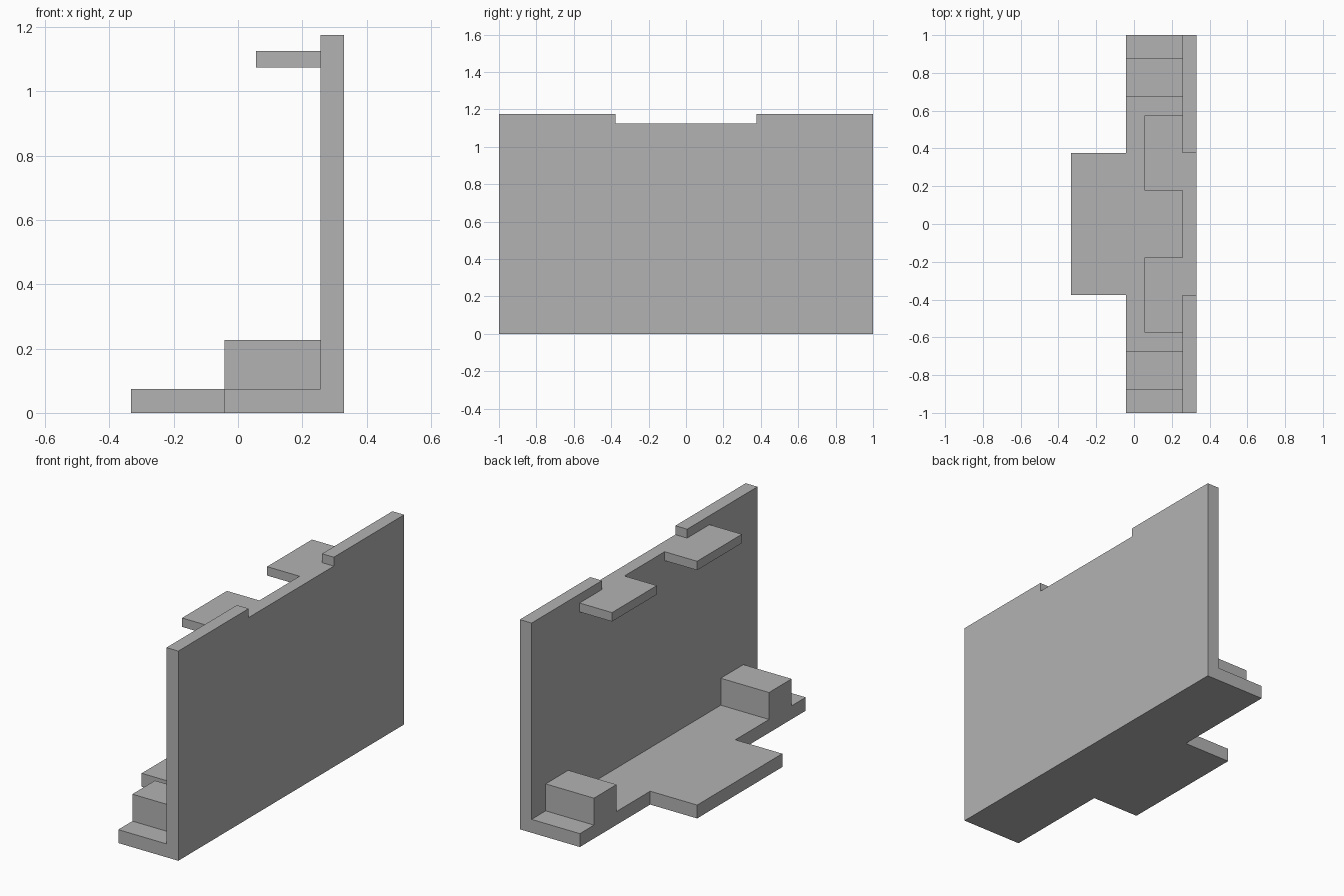
import bpy
import bmesh
from mathutils import Vector

cube = bpy.data.objects.get("Cube")
if cube:
    bpy.data.objects.remove(cube, do_unlink=True)

grey = bpy.data.materials.new("plain grey")
grey.use_nodes = True
colour = (0.45, 0.45, 0.45, 1)
grey.diffuse_color = colour
grey.node_tree.nodes["Principled BSDF"].inputs["Base Color"].default_value = colour

# Shared dimensions
BACK, WALL, EDGE, TIP = 0.33, 0.257, -0.042, -0.333
FLOOR, HEIGHT, NOTCH = 0.075, 1.175, 1.125
HALF, MID = 1.0, 0.377


def prism(name, outline, offset):
    """Extrude a flat outline along an offset vector."""
    bm = bmesh.new()
    face = bm.faces.new([bm.verts.new(p) for p in outline])
    result = bmesh.ops.extrude_face_region(bm, geom=[face], use_keep_orig=True)
    moved = [g for g in result["geom"] if isinstance(g, bmesh.types.BMVert)]
    bmesh.ops.translate(bm, verts=moved, vec=Vector(offset))
    bmesh.ops.recalc_face_normals(bm, faces=bm.faces)
    mesh = bpy.data.meshes.new(name)
    bm.to_mesh(mesh)
    bm.free()
    mesh.materials.append(grey)
    obj = bpy.data.objects.new(name, mesh)
    bpy.context.collection.objects.link(obj)
    return obj


def box(name, x, y, z):
    outline = [(x[0], y[0], z[0]), (x[1], y[0], z[0]),
               (x[1], y[1], z[0]), (x[0], y[1], z[0])]
    return prism(name, outline, (0, 0, z[1] - z[0]))


# Upright panel with a shallow notch in its top edge
panel = [(-HALF, 0), (HALF, 0), (HALF, HEIGHT), (MID, HEIGHT),
         (MID, NOTCH), (-MID, NOTCH), (-MID, HEIGHT), (-HALF, HEIGHT)]
prism("upright_panel", [(WALL, y, z) for y, z in panel], (BACK - WALL, 0, 0))

# Base plate with a central tongue
base = [(WALL, -HALF), (WALL, HALF), (EDGE, HALF), (EDGE, MID),
        (TIP, MID), (TIP, -MID), (EDGE, -MID), (EDGE, -HALF)]
prism("base_plate", [(x, y, 0) for x, y in base], (0, 0, FLOOR))

# Paired upper tabs and floor blocks
for side, label in ((-1, "front"), (1, "back")):
    box(label + "_tab", (0.056, WALL), (side * 0.178, side * 0.575), (1.075, NOTCH))
    box(label + "_block", (EDGE, WALL), (side * 0.675, side * 0.875), (FLOOR, 0.226))
